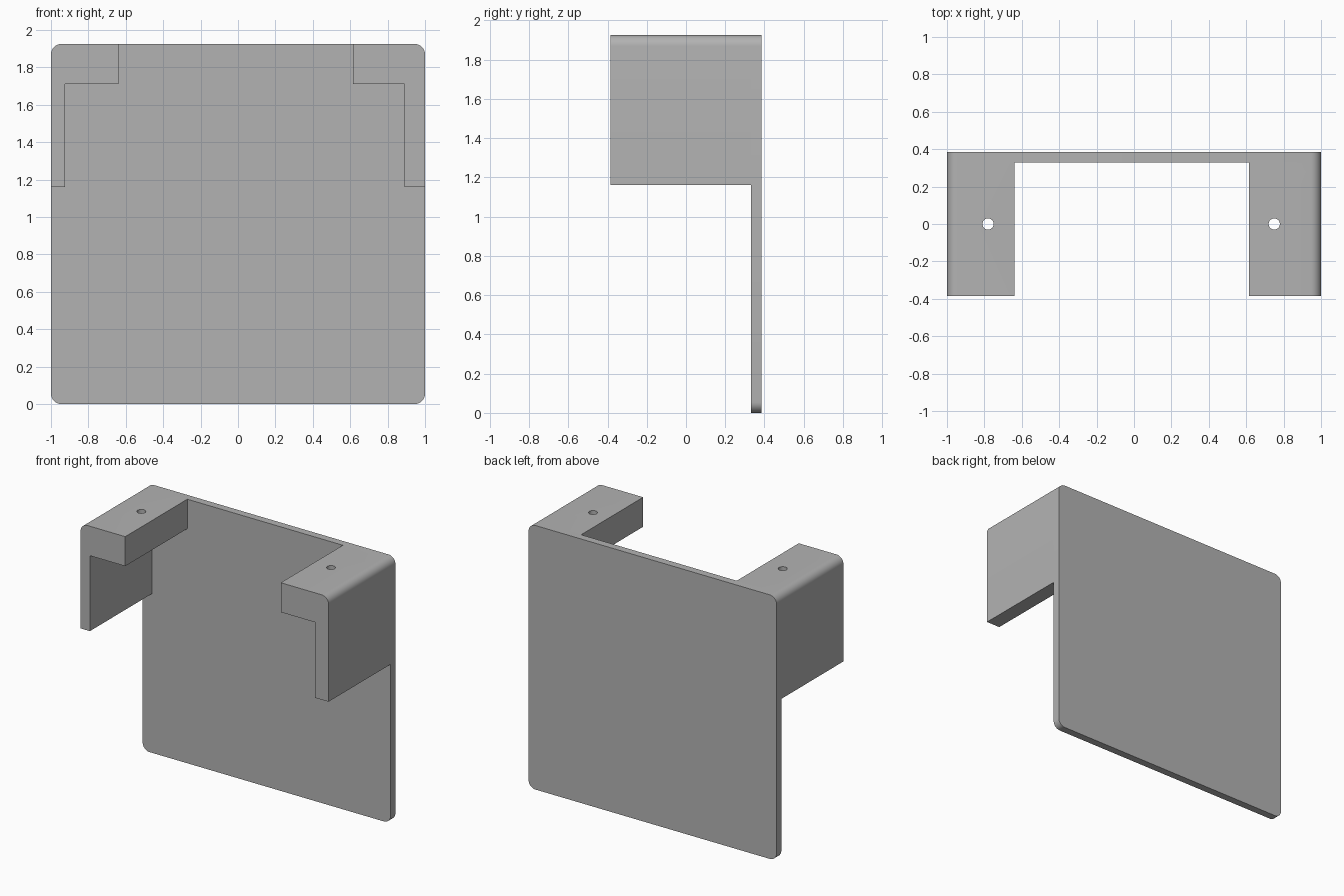
import bpy, bmesh
from math import cos, sin, pi, radians

cube = bpy.data.objects.get("Cube")
if cube:
    bpy.data.objects.remove(cube, do_unlink=True)

TOP, FRONT, BACK, PANEL_FRONT = 1.925, -0.385, 0.385, 0.33
RADIUS = 0.055

grey = bpy.data.materials.new("plain grey")
grey.use_nodes = True
colour = (0.45, 0.45, 0.45, 1)
grey.diffuse_color = colour
grey.node_tree.nodes["Principled BSDF"].inputs["Base Color"].default_value = colour


def arc(cx, cz, start, steps=8):
    """Quarter round of a corner, counter-clockwise from start."""
    return [(cx + RADIUS * cos(start + i * pi / 2 / steps),
             cz + RADIUS * sin(start + i * pi / 2 / steps)) for i in range(steps + 1)]


def extrude_profile(name, profile, y0, y1):
    """Solid from an x-z outline carried along y."""
    bm = bmesh.new()
    face = bm.faces.new([bm.verts.new((x, y0, z)) for x, z in profile])
    moved = bmesh.ops.extrude_face_region(bm, geom=[face])["geom"]
    bmesh.ops.translate(bm, vec=(0, y1 - y0, 0),
                        verts=[g for g in moved if isinstance(g, bmesh.types.BMVert)])
    bmesh.ops.recalc_face_normals(bm, faces=bm.faces)
    mesh = bpy.data.meshes.new(name)
    bm.to_mesh(mesh)
    bm.free()
    mesh.materials.append(grey)
    obj = bpy.data.objects.new(name, mesh)
    bpy.context.collection.objects.link(obj)
    return obj


def boolean(target, tool, operation):
    """Apply a boolean and remove the tool."""
    mod = target.modifiers.new(operation.lower(), "BOOLEAN")
    mod.operation, mod.object, mod.solver = operation, tool, "EXACT"
    bpy.context.view_layer.objects.active = target
    bpy.ops.object.modifier_apply(modifier=mod.name)
    bpy.data.objects.remove(tool, do_unlink=True)


# Rounded back panel
edge, high = 1 - RADIUS, TOP - RADIUS
body = extrude_profile("wall_bracket_body",
                       arc(edge, high, 0) + arc(-edge, high, pi / 2)
                       + arc(-edge, RADIUS, pi) + arc(edge, RADIUS, 3 * pi / 2),
                       PANEL_FRONT, BACK)

# L-shaped arms, each with a screw hole through its top
for name, side, inner, leg, hole in (("left_arm", 1, 0.615, 0.89, 0.75),
                                     ("right_arm", -1, 0.64, 0.925, 0.78)):
    outline = [(1, 1.16)] + arc(edge, high, 0) + [
        (inner, TOP), (inner, 1.71), (leg, 1.71), (leg, 1.16)]
    arm = extrude_profile(name, [(side * x, z) for x, z in outline], FRONT, PANEL_FRONT)
    bpy.ops.mesh.primitive_cylinder_add(vertices=32, radius=0.03, depth=0.5,
                                        location=(side * hole, 0, 1.8))
    cutter = bpy.context.object
    cutter.name = "hole_cutter"
    cutter.hide_render = True
    cutter.data.materials.append(grey)
    boolean(arm, cutter, "DIFFERENCE")
    boolean(body, arm, "UNION")

# Smooth the rounds, keep the edges crisp
bpy.ops.object.select_all(action="DESELECT")
body.select_set(True)
bpy.context.view_layer.objects.active = body
bpy.ops.object.shade_smooth_by_angle(angle=radians(30))
